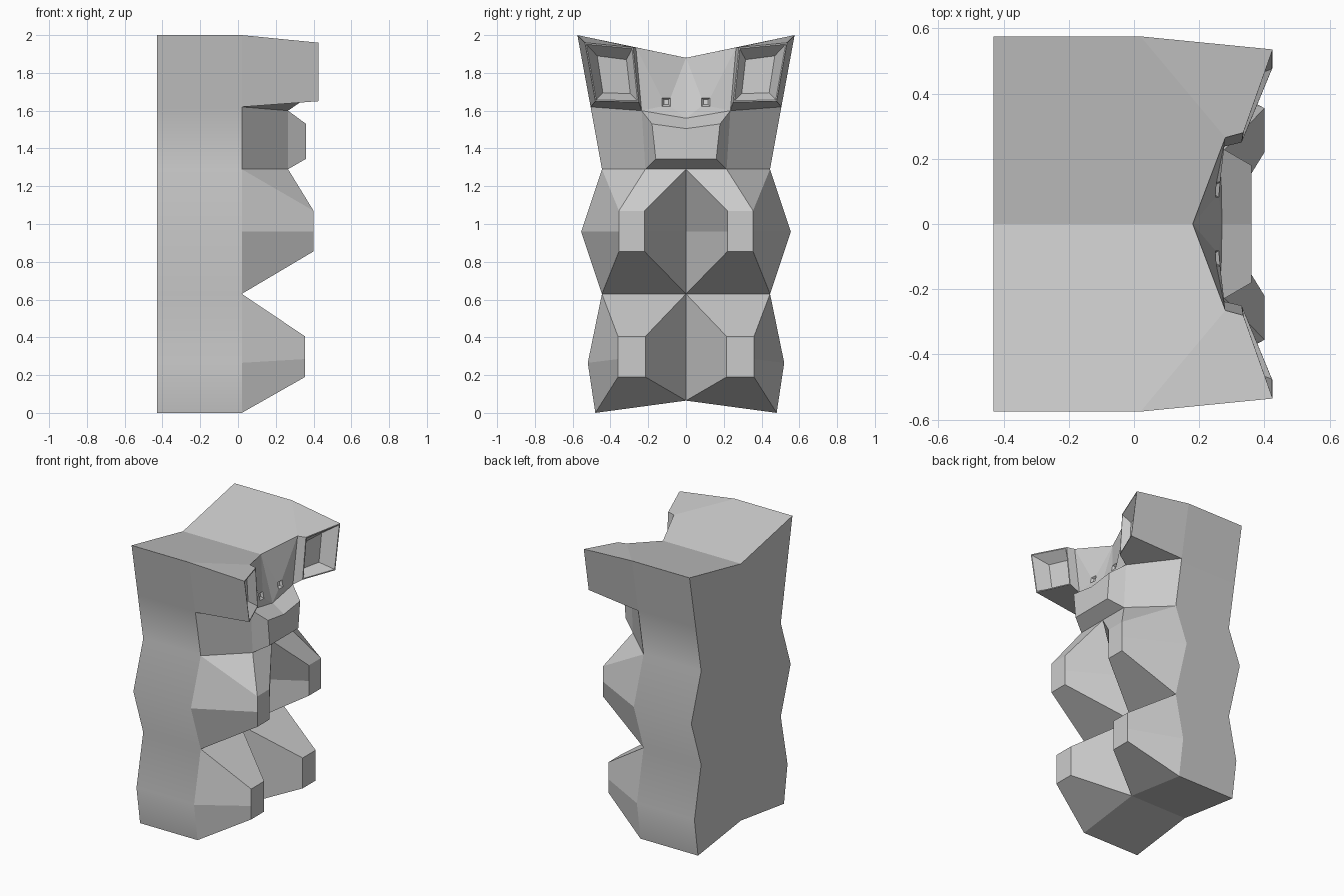
import bpy, bmesh
from mathutils import Vector

cube = bpy.data.objects.get("Cube")
if cube:
    bpy.data.objects.remove(cube, do_unlink=True)

gray = bpy.data.materials.new("light_gray")
gray.use_nodes = True
color = (0.6, 0.6, 0.6, 1)
gray.diffuse_color = color
gray.node_tree.nodes["Principled BSDF"].inputs["Base Color"].default_value = color

bm = bmesh.new()
BACK, FRONT = -0.43, 0.02


def face(*points, smooth=False):
    """Add one face and its mirror image across y = 0."""
    for side in (1, -1):
        f = bm.faces.new([bm.verts.new((x, y * side, z)) for x, y, z in points])
        f.smooth = smooth


def loft(a, b, smooth=False, closed=True):
    """Bridge two outlines that have the same number of points."""
    n = len(a)
    for i in range(n if closed else n - 1):
        j = (i + 1) % n
        face(a[i], a[j], b[j], b[i], smooth=smooth)


def shrink(ring, factor, offset):
    """Scale an outline about its centre and move it."""
    mid = sum((Vector(p) for p in ring), Vector()) / len(ring)
    return [tuple(mid + (Vector(p) - mid) * factor + Vector(offset)) for p in ring]


# Back slab: half outline as (y, z) from the feet to the top of the head
outline = [(0, .065), (.48, 0), (.52, .265), (.445, .63), (.555, .96),
           (.445, 1.29), (.505, 1.62), (.575, 2)]
back = [(BACK, y, z) for y, z in outline]
front = [(FRONT, y, z) for y, z in outline]
crown_back = (BACK, 0, 1.88)
face(*back, crown_back)
loft(back[1:], front[1:], smooth=True, closed=False)
face(back[0], back[1], front[1], front[0])
crotch, foot, leg_out, waist, elbow, shoulder, jaw, crown = front
navel = (FRONT, 0, .63)
chest = (FRONT, 0, .96)

# Shared head points
brow = (.18, 0, 1.88)
temple = (.28, .265, 1.935)
cheek = (.265, .235, 1.6)
bridge = (.27, 0, 1.56)
throat = (.265, 0, 1.29)
neck = (.265, .215, 1.29)

# Legs
bottom_in, bottom_out = (.355, .215, .19), (.355, .36, .19)
mid_out = (.355, .36, .285)
top_out, top_in = (.355, .36, .405), (.355, .215, .405)
loft([crotch, foot, leg_out, waist, navel],
     [bottom_in, bottom_out, mid_out, top_out, top_in])
face(bottom_in, bottom_out, mid_out, top_out, top_in)

# Arms
bottom_in, bottom_out = (.4, .22, .855), (.4, .355, .855)
mid_in, mid_out = (.4, .22, .96), (.4, .355, .96)
top_in, top_out = (.4, .22, 1.07), (.4, .355, 1.07)
loft([navel, waist, elbow, shoulder], [bottom_in, bottom_out, mid_out, top_out],
     closed=False)
face(shoulder, neck, top_out)
face(neck, top_in, top_out)
face(neck, throat, top_in)
loft([throat, chest, navel], [top_in, mid_in, bottom_in], closed=False)
face(bottom_in, bottom_out, mid_out, top_out, top_in, mid_in)

# Neck and snout
face(shoulder, jaw, cheek, neck)
base = [bridge, cheek, neck, throat]
tip = [(.36, 0, 1.505), (.36, .18, 1.53), (.36, .16, 1.345), (.36, 0, 1.345)]
loft(base, tip, closed=False)
face(*tip)

# Ears with a sunken front
ear = [(.425, .535, 1.96), (.425, .48, 1.65), (.33, .25, 1.645), (.335, .28, 1.935)]
rim = shrink(ear, .95, (0, 0, 0))
floor = [(.325, .47, 1.89), (.325, .44, 1.695), (.285, .295, 1.69), (.29, .315, 1.87)]
loft(ear, rim)
loft(rim, floor)
face(*floor)
face(crown, ear[0], ear[1], jaw)
face(jaw, ear[1], ear[2], cheek)
face(temple, ear[3], ear[2], cheek)

# Top of the head
face(crown_back, back[-1], crown, temple, brow)
face(crown, ear[0], ear[3], temple)

# Face with a sunken eye
eye = [(.250, .082, 1.668), (.253, .128, 1.668), (.264, .128, 1.623), (.260, .082, 1.623)]
pupil = shrink(eye, .55, (-.015, 0, 0))
loft([brow, temple, cheek, bridge], eye)
loft(eye, pupil)
face(*pupil)

# Weld everything into one closed figure
bmesh.ops.remove_doubles(bm, verts=bm.verts, dist=.0005)
bmesh.ops.recalc_face_normals(bm, faces=bm.faces)
mesh = bpy.data.meshes.new("bear_figure")
bm.to_mesh(mesh)
bm.free()
mesh.materials.append(gray)
figure = bpy.data.objects.new("bear_figure", mesh)
bpy.context.collection.objects.link(figure)
